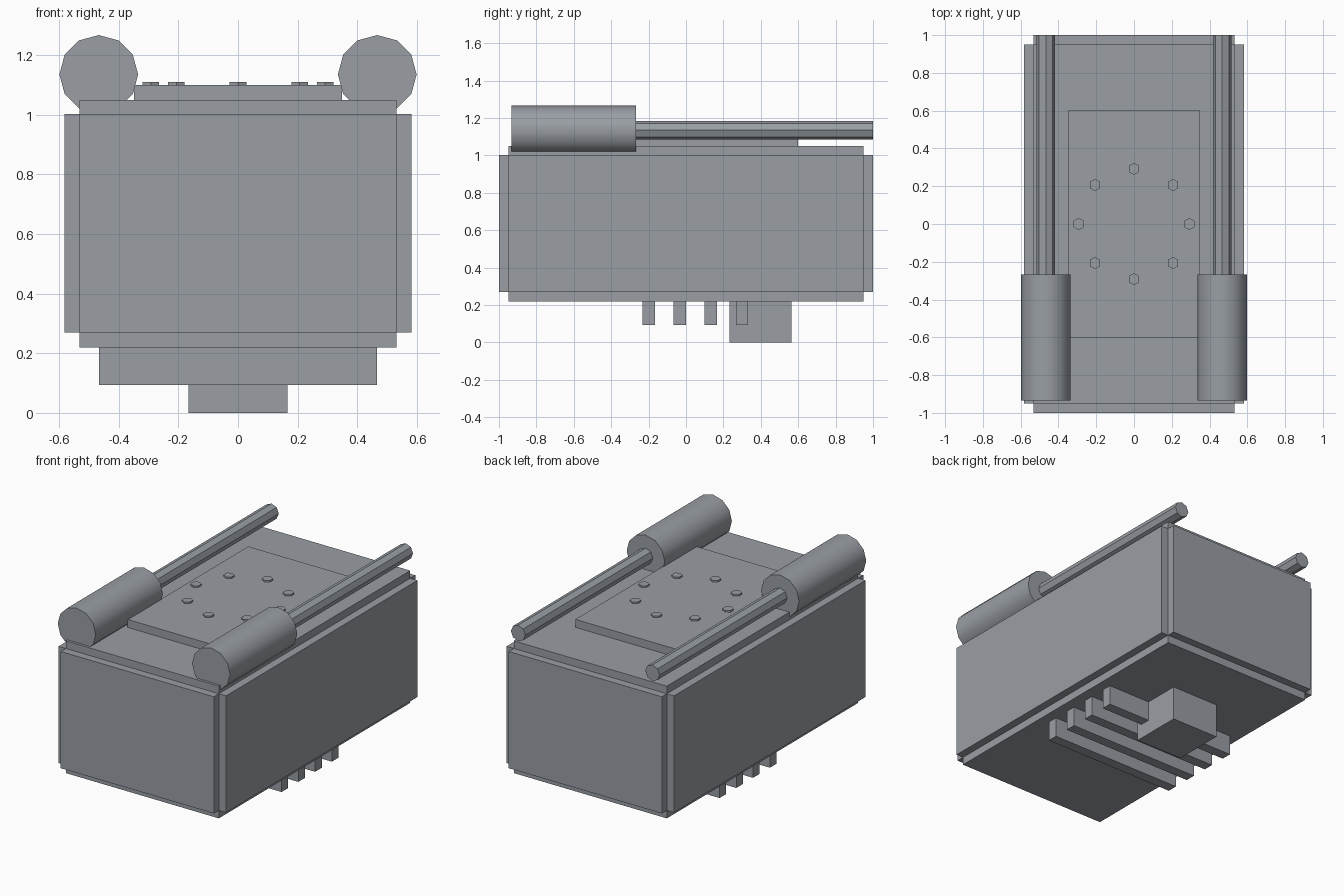
import bpy, math

if "Cube" in bpy.data.objects:
    bpy.data.objects.remove(bpy.data.objects["Cube"])

steel = bpy.data.materials.new("dark_steel")
steel.diffuse_color = (.32, .345, .375, 1)
steel.use_nodes = True
steel.node_tree.nodes["Principled BSDF"].inputs["Base Color"].default_value = steel.diffuse_color


def finish(name):
    o = bpy.context.object
    o.name = name
    o.data.materials.append(steel)
    return o


def box(name, x, y, z):
    """Box from (min, max) ranges."""
    bpy.ops.mesh.primitive_cube_add(size=1, location=[(a + b) / 2 for a, b in (x, y, z)])
    o = finish(name)
    o.scale = [b - a for a, b in (x, y, z)]
    bpy.ops.object.transform_apply(location=False, rotation=False, scale=True)


def tube(name, sides, r, x, z, y0, y1):
    """Cylinder lying along y."""
    bpy.ops.mesh.primitive_cylinder_add(vertices=sides, radius=r, depth=y1 - y0,
                                        location=(x, (y0 + y1) / 2, z),
                                        rotation=(math.pi / 2, 0, 0))
    finish(name)


# Body: core with raised side and end panels
box("body_core", (-.532, .532), (-.95, .95), (.219, 1.05))
box("side_panels", (-.582, .582), (-.95, .95), (.269, 1.002))
box("end_panels", (-.532, .532), (-1, 1), (.269, 1.002))

# Top plate with a ring of hexagonal bolts
box("top_plate", (-.349, .349), (-.6, .6), (1.04, 1.1))
for i in range(8):
    a = i * math.pi / 4
    bpy.ops.mesh.primitive_cylinder_add(
        vertices=6, radius=.032, depth=.03,
        location=(.292 * math.cos(a), .292 * math.sin(a), 1.095))
    finish(f"bolt_{i + 1}")

# Canisters with long rods on both sides
for side, s in (("left", -1), ("right", 1)):
    tube(f"{side}_canister", 12, .132, s * .467, 1.135, -.934, -.267)
    bpy.ops.object.shade_smooth_by_angle(angle=math.radians(40))
    tube(f"{side}_rod", 8, .05, s * .467, 1.135, -.3, 1.0)

# Underside ribs and foot block
for i in range(4):
    y = -.2 + i * .1665
    box(f"rib_{i + 1}", (-.466, .466), (y - .033, y + .033), (.093, .23))
box("foot_block", (-.166, .166), (.232, .565), (0, .23))
